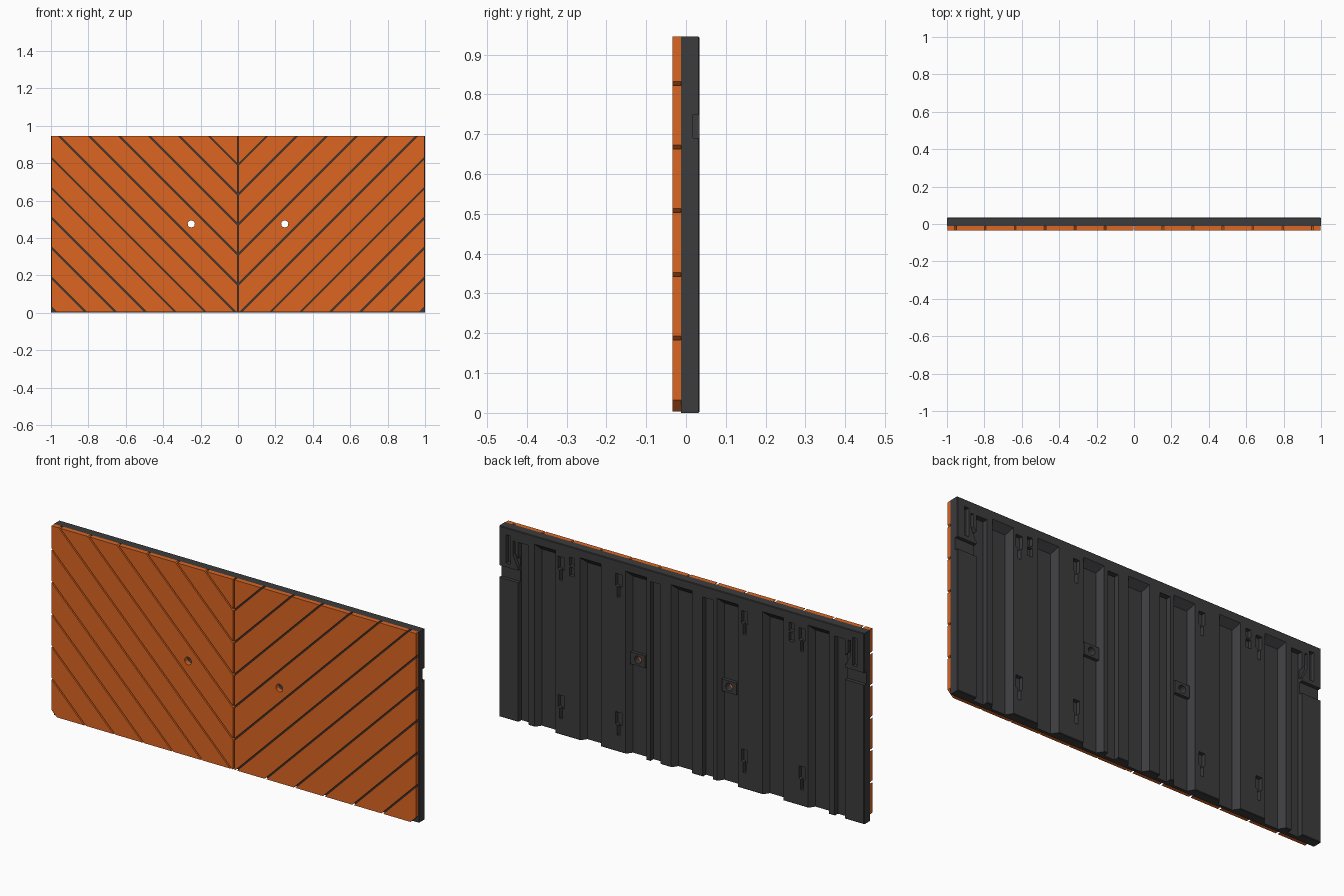
import bpy, bmesh, math
from mathutils import Vector

if "Cube" in bpy.data.objects:
    bpy.data.objects.remove(bpy.data.objects["Cube"])

H = 0.945                      # panel height
YF, YM, YB = -0.034, -0.012, 0.034   # front, joint between layers, back


def material(name, color):
    m = bpy.data.materials.new(name)
    m.diffuse_color = color
    m.use_nodes = True
    m.node_tree.nodes["Principled BSDF"].inputs["Base Color"].default_value = m.diffuse_color
    return m


ORANGE = material("orange_boards", (0.72, 0.13, 0.015, 1))
DARK = material("dark_backing", (0.045, 0.045, 0.048, 1))


def to_object(name, bm, mat=None):
    bmesh.ops.recalc_face_normals(bm, faces=bm.faces[:])
    me = bpy.data.meshes.new(name)
    bm.to_mesh(me)
    bm.free()
    ob = bpy.data.objects.new(name, me)
    bpy.context.collection.objects.link(ob)
    if mat:
        me.materials.append(mat)
    return ob


def loft(bm, low, high, y0, y1):
    """Solid between polygon low at y0 and polygon high at y1 (x, z points)."""
    a = [bm.verts.new((x, y0, z)) for x, z in low]
    b = [bm.verts.new((x, y1, z)) for x, z in high]
    bm.faces.new(a)
    bm.faces.new(b)
    for i in range(len(a)):
        j = (i + 1) % len(a)
        bm.faces.new((a[i], a[j], b[j], b[i]))


def rect(x0, x1, z0, z1):
    return [(x0, z0), (x1, z0), (x1, z1), (x0, z1)]


def prism(bm, pts, y0, y1=0.05, sides=(1, -1)):
    for s in sides:
        p = [(s * x, z) for x, z in pts]
        loft(bm, p, p, y0, y1)


def cut(ob, cutter):
    m = ob.modifiers.new("cut", 'BOOLEAN')
    m.operation, m.solver, m.object = 'DIFFERENCE', 'EXACT', cutter
    bpy.context.view_layer.objects.active = ob
    bpy.ops.object.modifier_apply(modifier=m.name)


def remove(ob):
    bpy.data.objects.remove(ob, do_unlink=True)


# bolt hole cutter
bm = bmesh.new()
ring = [(0.25 + 0.019 * math.cos(a * math.pi / 6), 0.475 + 0.019 * math.sin(a * math.pi / 6))
        for a in range(12)]
prism(bm, ring, -0.06, 0.06)
holes = to_object("hole_cutter", bm)
holes.hide_render = True

# diagonal front boards, right half then mirrored
GAP = 0.005
bm = bmesh.new()
for k in range(12):
    c0 = -0.97 + 0.16 * k
    t = bmesh.new()
    t.faces.new([t.verts.new((x, YF, z)) for x, z in rect(0.004, 0.998, 0.004, H)])
    for c, sgn in ((c0 + GAP, -1), (c0 + 0.16 - GAP, 1)):
        bmesh.ops.bisect_plane(t, geom=t.verts[:] + t.edges[:] + t.faces[:],
                               plane_co=(0, 0, c), plane_no=Vector((-1, 0, 1)) * sgn,
                               clear_outer=True)
    if t.faces:
        t.faces.ensure_lookup_table()
        pts = [(v.co.x, v.co.z) for v in t.faces[0].verts]
        prism(bm, pts, YF, YM)
    t.free()
boards = to_object("chevron_boards", bm, ORANGE)
cut(boards, holes)

# backing slab with softened rear edges
bm = bmesh.new()
prism(bm, rect(-1, 1, 0, H), YM, YB, (1,))
bmesh.ops.bevel(bm, geom=[e for e in bm.edges if all(v.co.y > 0 for v in e.verts)],
                offset=0.003, segments=1, affect='EDGES')
backing = to_object("backing_panel", bm, DARK)

# wide channels with sloping walls, open at the bottom
bm = bmesh.new()
FLOOR, OUT = 0.004, 0.05
grow = (OUT - FLOOR) / (YB - FLOOR)
for i in range(-3, 4):
    x, w0, run = 0.25 * i, 0.0375, 0.02 * grow
    loft(bm, rect(x - w0, x + w0, -0.03, 0.875),
         rect(x - w0 - run, x + w0 + run, -0.03, 0.875 + 0.03 * grow), FLOOR, OUT)

# narrow straight channels
prism(bm, rect(0.115, 0.172, -0.03, 0.89), 0.008)
prism(bm, rect(0.838, 0.896, -0.03, 0.89), 0.008)

# keyhole hangers in two rows
for x in (0.345, 0.66):
    for z in (0.08, 0.765):
        prism(bm, [(x - 0.008, z), (x + 0.008, z), (x + 0.008, z + 0.05), (x + 0.017, z + 0.055),
                   (x + 0.017, z + 0.115), (x - 0.017, z + 0.115), (x - 0.017, z + 0.055),
                   (x - 0.008, z + 0.05)], 0.014)

# small upper slots, in two pockets
prism(bm, rect(0.588, 0.615, 0.85, 0.892), 0.014)
prism(bm, rect(0.588, 0.615, 0.8, 0.842), 0.018)

# corner slots
prism(bm, rect(0.937, 0.962, 0.77, 0.91), 0.014)
cutter = to_object("channel_cutter", bm)
cut(backing, cutter)
remove(cutter)

# corner hooks and side notches, meeting the outer channels
bm = bmesh.new()
prism(bm, rect(0.88, 1.03, 0.69, 0.75), 0.017)
prism(bm, [(0.88, 0.765), (0.9, 0.765), (0.925, 0.82), (0.925, 0.89), (0.912, 0.89),
           (0.912, 0.83), (0.88, 0.79)], 0.016)
cutter = to_object("notch_cutter", bm)
cut(backing, cutter)
remove(cutter)
cut(backing, holes)

# square bosses around the bolt holes
bm = bmesh.new()
prism(bm, rect(0.21, 0.29, 0.445, 0.505), 0.0, 0.02)
bosses = to_object("bolt_bosses", bm, DARK)
cut(bosses, holes)
remove(holes)
